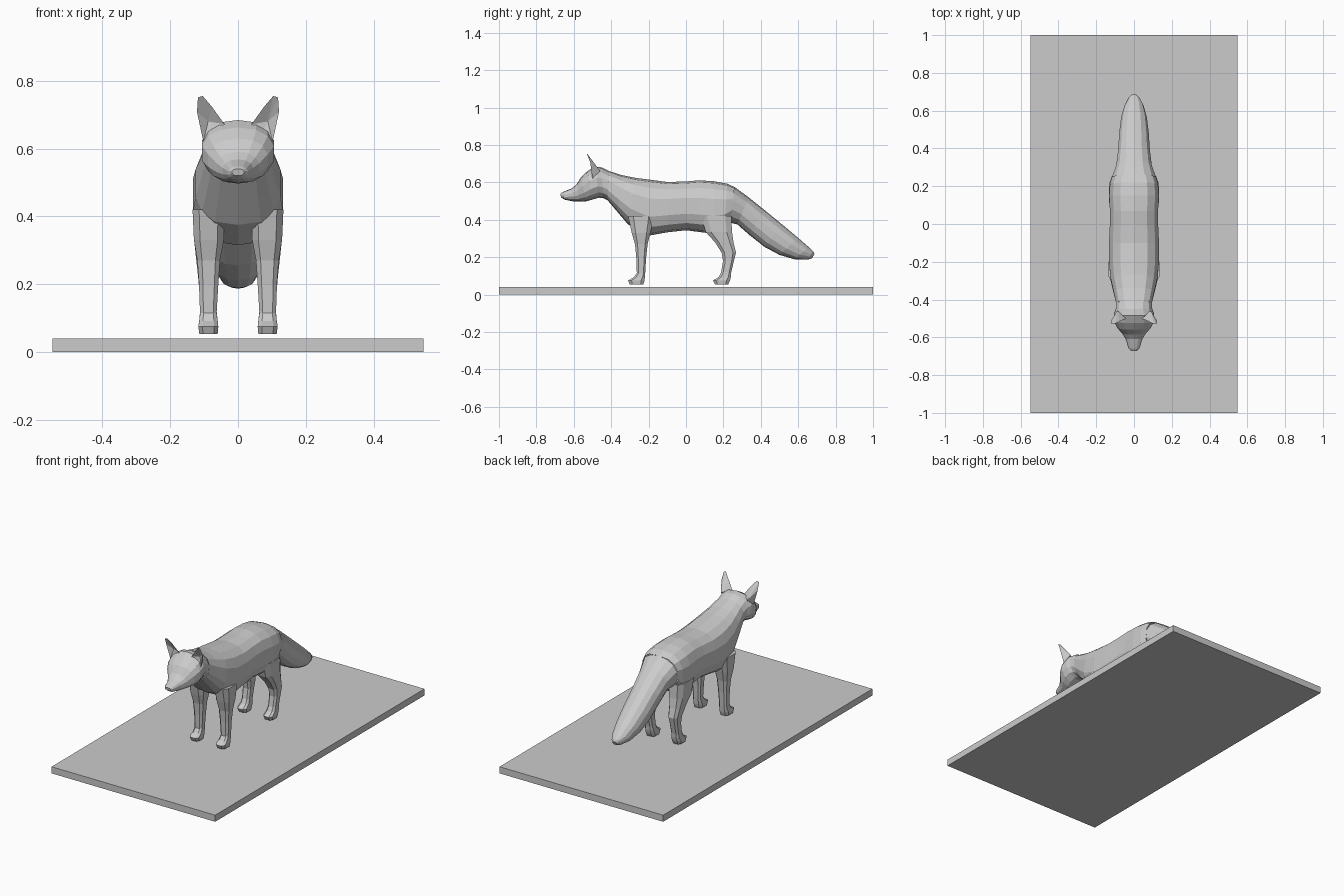
import bpy, bmesh, math
from mathutils import Vector

grey = bpy.data.materials.new("plain grey")
grey.diffuse_color = (0.6, 0.6, 0.6, 1)


def finish(bm, name):
    bmesh.ops.recalc_face_normals(bm, faces=bm.faces[:])
    me = bpy.data.meshes.new(name)
    bm.to_mesh(me)
    bm.free()
    me.materials.append(grey)
    ob = bpy.data.objects.new(name, me)
    bpy.context.collection.objects.link(ob)
    return ob


def loft(name, rings, sides, power, cap_start=True, cap_end=True):
    """Skin rounded rings, each given as (centre, half axis u, half axis v)."""
    bm = bmesh.new()
    loops = []
    for c, u, v in rings:
        loop = []
        for i in range(sides):
            a = 2 * math.pi * (i + (0.5 if sides == 8 else 0)) / sides
            cu, sv = math.cos(a), math.sin(a)
            cu = math.copysign(abs(cu) ** power, cu)
            sv = math.copysign(abs(sv) ** power, sv)
            loop.append(bm.verts.new(c + u * cu + v * sv))
        loops.append(loop)
    for a, b in zip(loops, loops[1:]):
        for i in range(sides):
            j = (i + 1) % sides
            bm.faces.new((a[i], a[j], b[j], b[i]))
    if cap_start:
        bm.faces.new(loops[0])
    if cap_end:
        bm.faces.new(loops[-1])
    return finish(bm, name)


def spine(name, rows, power, cap_start=False, cap_end=False):
    """Rows: top y, top z, bottom y, bottom z, half width."""
    rings = []
    for ty, tz, by, bz, w in rows:
        t, b = Vector((0, ty, tz)), Vector((0, by, bz))
        rings.append(((t + b) / 2, (t - b) / 2, Vector((w, 0, 0))))
    return loft(name, rings, 14, power, cap_start, cap_end)


def leg(name, rows, side):
    """Rows: z, front y, back y, inner x, outer x."""
    rings = [(Vector((side * (xi + xo) / 2, (yf + yb) / 2, z)),
              Vector((0, (yb - yf) / 2, 0)), Vector(((xo - xi) / 2, 0, 0)))
             for z, yf, yb, xi, xo in rows]
    # offset octagon sits inside its axes, so widen it to reach the given limits
    k = 1 / math.cos(math.pi / 8) ** 0.6
    loft(name, [(c, u * k, v * k) for c, u, v in rings], 8, 0.6)


# Shared seams between head, body and tail
neck = (-0.41, 0.66, -0.42, 0.505, 0.097)
rump = (0.26, 0.575, 0.235, 0.385, 0.118)

# Head, from nose to neck
spine("head", [
    (-0.672, 0.540, -0.668, 0.520, 0.018),
    (-0.660, 0.548, -0.650, 0.508, 0.030),
    (-0.610, 0.568, -0.605, 0.499, 0.046),
    (-0.585, 0.590, -0.570, 0.497, 0.064),
    (-0.560, 0.630, -0.535, 0.498, 0.090),
    (-0.525, 0.662, -0.500, 0.508, 0.108),
    (-0.485, 0.684, -0.465, 0.518, 0.108),
    (-0.450, 0.680, -0.445, 0.517, 0.098),
    neck], 0.85, cap_start=True)

# Torso
spine("body", [
    neck,
    (-0.34, 0.638, -0.365, 0.440, 0.112),
    (-0.27, 0.624, -0.310, 0.375, 0.127),
    (-0.19, 0.614, -0.200, 0.315, 0.135),
    (-0.10, 0.602, -0.100, 0.333, 0.135),
    (0.00, 0.605, 0.000, 0.344, 0.130),
    (0.07, 0.611, 0.070, 0.335, 0.130),
    (0.15, 0.606, 0.150, 0.325, 0.134),
    (0.22, 0.593, 0.205, 0.345, 0.130),
    rump], 0.75)

# Tail
spine("tail", [
    rump,
    (0.335, 0.520, 0.275, 0.375, 0.096),
    (0.420, 0.452, 0.340, 0.318, 0.086),
    (0.520, 0.370, 0.420, 0.255, 0.080),
    (0.600, 0.303, 0.500, 0.212, 0.070),
    (0.655, 0.255, 0.580, 0.189, 0.052),
    (0.680, 0.232, 0.650, 0.187, 0.030),
    (0.687, 0.218, 0.675, 0.195, 0.014)], 0.9, cap_end=True)

front_rows = [
    (0.053, -0.300, -0.228, 0.060, 0.114),
    (0.075, -0.310, -0.222, 0.058, 0.117),
    (0.092, -0.280, -0.220, 0.060, 0.114),
    (0.115, -0.263, -0.218, 0.063, 0.112),
    (0.200, -0.266, -0.213, 0.058, 0.115),
    (0.270, -0.273, -0.205, 0.053, 0.120),
    (0.330, -0.290, -0.190, 0.042, 0.130),
    (0.420, -0.310, -0.170, 0.040, 0.134)]
hind_rows = [
    (0.053, 0.155, 0.225, 0.060, 0.114),
    (0.075, 0.144, 0.235, 0.058, 0.117),
    (0.095, 0.175, 0.240, 0.060, 0.114),
    (0.120, 0.188, 0.242, 0.063, 0.112),
    (0.180, 0.198, 0.256, 0.062, 0.114),
    (0.225, 0.190, 0.267, 0.058, 0.118),
    (0.280, 0.155, 0.254, 0.052, 0.124),
    (0.335, 0.105, 0.246, 0.042, 0.130),
    (0.420, 0.080, 0.242, 0.038, 0.132)]


def ear(name, side):
    """Cupped ear: outline fanned to a hollow front and a bulging back."""
    outline = [(0.040, -0.500, 0.672), (0.076, -0.515, 0.722), (0.104, -0.530, 0.755),
               (0.118, -0.530, 0.751), (0.121, -0.512, 0.708), (0.102, -0.500, 0.620),
               (0.060, -0.500, 0.630)]
    bm = bmesh.new()
    rim = [bm.verts.new((side * x, y, z)) for x, y, z in outline]
    hollow = bm.verts.new((side * 0.088, -0.488, 0.680))
    back = bm.verts.new((side * 0.088, -0.458, 0.660))
    for a, b in zip(rim, rim[1:] + rim[:1]):
        bm.faces.new((a, b, hollow))
        bm.faces.new((b, a, back))
    finish(bm, name)


# Mirrored legs and ears
for label, s in (("left", 1), ("right", -1)):
    leg("front_leg_" + label, front_rows, s)
    leg("hind_leg_" + label, hind_rows, s)
    ear("ear_" + label, s)

# Base slab
bm = bmesh.new()
bmesh.ops.create_cube(bm, size=1)
for v in bm.verts:
    v.co = (v.co.x * 1.095, v.co.y * 2, (v.co.z + 0.5) * 0.04)
finish(bm, "base_slab")
